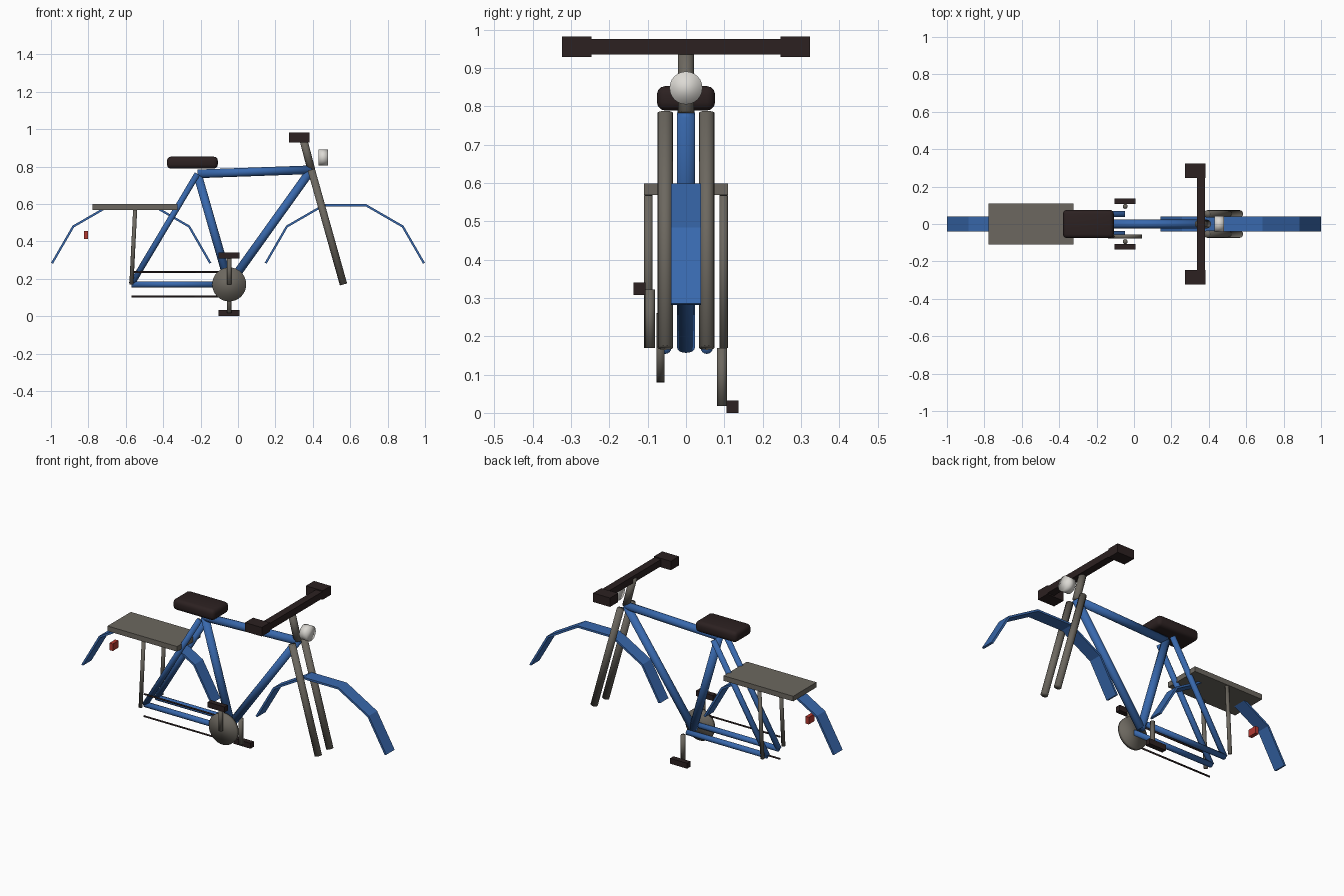
import bpy
import bmesh
from math import cos, sin, radians
from mathutils import Vector

cube = bpy.data.objects.get("Cube")
if cube:
    bpy.data.objects.remove(cube, do_unlink=True)


def material(name, rgb):
    mat = bpy.data.materials.new(name)
    mat.use_nodes = True
    color = (*rgb, 1)
    mat.diffuse_color = color
    mat.node_tree.nodes["Principled BSDF"].inputs["Base Color"].default_value = color
    return mat


BLUE = material("frame blue", (0.04, 0.14, 0.42))
GREY = material("warm grey metal", (0.15, 0.137, 0.115))
DARK = material("dark rubber", (0.025, 0.015, 0.015))
WHITE = material("lamp white", (0.72, 0.70, 0.66))
RED = material("tail red", (0.45, 0.04, 0.03))


def add_object(name, bm, mat, smooth=False):
    mesh = bpy.data.meshes.new(name)
    bmesh.ops.recalc_face_normals(bm, faces=bm.faces)
    for face in bm.faces:
        face.smooth = smooth
    bm.to_mesh(mesh)
    bm.free()
    mesh.materials.append(mat)
    obj = bpy.data.objects.new(name, mesh)
    bpy.context.collection.objects.link(obj)
    return obj


def tube(name, start, end, radius, mat, sides=16):
    """Capped cylinder between two points."""
    a, b = Vector(start), Vector(end)
    bm = bmesh.new()
    bmesh.ops.create_cone(bm, cap_ends=True, segments=sides, radius1=radius,
                          radius2=radius, depth=(b - a).length)
    turn = (b - a).to_track_quat('Z', 'Y')
    for v in bm.verts:
        v.co = turn @ v.co + (a + b) / 2
    return add_object(name, bm, mat, True)


def box(name, low, high, mat, bevel=0):
    """Box between two corners, with optional rounded edges."""
    lo, hi = Vector(low), Vector(high)
    bm = bmesh.new()
    bmesh.ops.create_cube(bm, size=1)
    for v in bm.verts:
        v.co = v.co * (hi - lo) + (lo + hi) / 2
    if bevel:
        bmesh.ops.bevel(bm, geom=bm.edges[:], offset=bevel, segments=3,
                        profile=0.5, affect='EDGES')
    return add_object(name, bm, mat, bool(bevel))


def fender(name, cx):
    """Flat-sided arc over a wheel centre."""
    bm = bmesh.new()
    rings = []
    for angle in range(15, 166, 30):
        c, s = cos(radians(angle)), sin(radians(angle))
        rings.append([bm.verts.new((cx + r * c, y, AXLE_Z + r * s))
                      for r, y in ((0.432, -0.039), (0.444, -0.039),
                                   (0.444, 0.039), (0.432, 0.039))])
    for a, b in zip(rings, rings[1:]):
        for i in range(4):
            j = (i + 1) % 4
            bm.faces.new((a[i], a[j], b[j], b[i]))
    bm.faces.new(rings[0])
    bm.faces.new(rings[-1])
    return add_object(name, bm, BLUE)


# Key points of the frame
AXLE_Z = 0.174
REAR_X, CRANK_X = -0.57, -0.047
CRANK = (CRANK_X, 0, AXLE_Z)
SEAT_TOP = (-0.217, 0, 0.765)
HEAD = (0.392, 0, 0.787)

# Frame tubes
tube("seat_tube", CRANK, SEAT_TOP, 0.023, BLUE)
tube("top_tube", SEAT_TOP, HEAD, 0.023, BLUE)
tube("down_tube", CRANK, HEAD, 0.023, BLUE)

# Paired stays, fork legs and rack legs
for side, s in (("right", -1), ("left", 1)):
    y = s * 0.054
    tube("chain_stay_" + side, (REAR_X, y, AXLE_Z), (CRANK_X, y, AXLE_Z), 0.016, BLUE)
    tube("seat_stay_" + side, (REAR_X, y, AXLE_Z), (SEAT_TOP[0], y, SEAT_TOP[2]), 0.016, BLUE)
    tube("fork_leg_" + side, (0.564, y, AXLE_Z), (HEAD[0], y, HEAD[2]), 0.02, GREY)
    tube("rack_leg_" + side, (REAR_X, s * 0.098, AXLE_Z), (-0.55, s * 0.098, 0.572), 0.011, GREY)

# Steering and handlebar
tube("steering_tube", HEAD, (0.345, 0, 0.965), 0.021, GREY)
box("handlebar", (0.336, -0.25, 0.94), (0.38, 0.25, 0.98), DARK)
for side, s in (("right", -1), ("left", 1)):
    y0, y1 = sorted((s * 0.247, s * 0.323))
    box("grip_" + side, (0.272, y0, 0.933), (0.382, y1, 0.986), DARK)

# Saddle, rack and lamps
box("saddle", (-0.38, -0.076, 0.793), (-0.108, 0.076, 0.857), DARK, 0.022)
box("rear_rack", (-0.779, -0.109, 0.573), (-0.323, 0.109, 0.603), GREY)
tube("head_lamp", (0.431, 0, 0.852), (0.48, 0, 0.852), 0.043, WHITE, 24)
box("tail_lamp", (-0.824, -0.027, 0.417), (-0.802, 0.027, 0.459), RED)

# Fenders
fender("rear_fender", -0.571)
fender("front_fender", 0.571)

# Chainring and chain runs
tube("chainring", (CRANK_X, -0.077, AXLE_Z), (CRANK_X, -0.056, AXLE_Z), 0.091, GREY, 32)
for name, z in (("chain_upper", 0.24), ("chain_lower", 0.109)):
    tube(name, (REAR_X, -0.067, z), (CRANK_X, -0.067, z), 0.005, DARK, 8)

# Cranks and pedals
for side, s, up in (("right", -1, 1), ("left", 1, -1)):
    tip = AXLE_Z + up * 0.152
    tube("crank_arm_" + side, (CRANK_X, s * 0.094, AXLE_Z), (CRANK_X, s * 0.094, tip), 0.013, GREY)
    y0, y1 = sorted((s * 0.106, s * 0.137))
    zc = AXLE_Z + up * 0.154
    box("pedal_" + side, (-0.103, y0, zc - 0.016), (0.008, y1, zc + 0.016), DARK)

# Rest the lowest pedal on the ground
bpy.context.view_layer.update()
parts = [o for o in bpy.context.scene.objects if o.type == 'MESH']
low = min((o.matrix_world @ v.co).z for o in parts for v in o.data.vertices)
for o in parts:
    o.location.z -= low
